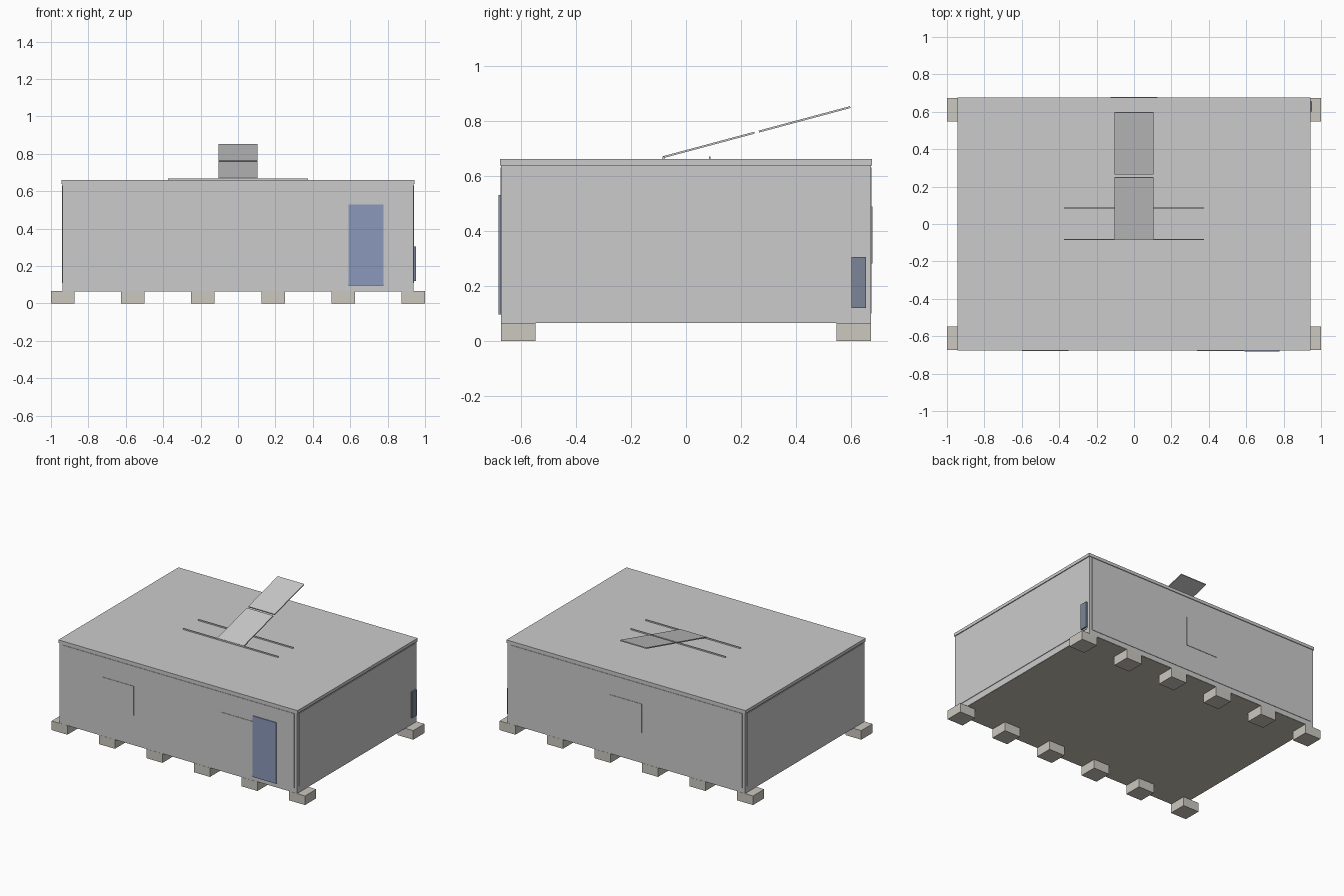
import bpy
import math

if "Cube" in bpy.data.objects:
    bpy.data.objects.remove(bpy.data.objects["Cube"])


def material(name, rgb):
    m = bpy.data.materials.new(name)
    m.diffuse_color = (*rgb, 1)
    m.use_nodes = True
    m.node_tree.nodes["Principled BSDF"].inputs["Base Color"].default_value = m.diffuse_color
    return m


CONCRETE = material("concrete", (0.60, 0.58, 0.52))
FLOOR = material("floor_board", (0.58, 0.54, 0.45))
DOOR = material("door_blue", (0.26, 0.32, 0.50))
CABINET = material("cabinet_slate", (0.20, 0.24, 0.32))


def box(name, x, y, z, mat=None):
    """Box given by its (min, max) range on each axis."""
    lo, hi = zip(x, y, z)
    bpy.ops.mesh.primitive_cube_add(size=1, location=[(a + b) / 2 for a, b in zip(lo, hi)])
    ob = bpy.context.object
    ob.name = name
    ob.scale = [b - a for a, b in zip(lo, hi)]
    bpy.ops.object.transform_apply(location=False, rotation=False, scale=True)
    if mat:
        ob.data.materials.append(mat)
    return ob


def span(s, a, b):
    """Range a..b mirrored to the side given by sign s."""
    return tuple(sorted((s * a, s * b)))


HX, HY = 0.938, 0.672          # outer half sizes of the steel frame
Z0, Z1, Z2, Z3 = 0.065, 0.11, 0.63, 0.66

# Foundation blocks, six under each long side
for s in (-1, 1):
    for i in range(6):
        cx = -0.9375 + i * 0.375
        box("foundation_block", (cx - 0.0625, cx + 0.0625), span(s, 0.547, 0.673),
            (0, Z0), CONCRETE)

# Base rails, corner posts and floor
for s in (-1, 1):
    box("long_base_rail", (-HX, HX), span(s, HY - 0.025, HY), (Z0, Z1))
    box("short_base_rail", span(s, HX - 0.025, HX), (-HY + 0.025, HY - 0.025), (Z0, Z1))
    for t in (-1, 1):
        box("corner_post", span(s, HX - 0.025, HX), span(t, HY - 0.025, HY), (Z1, 0.64))
box("floor", (-HX + 0.004, HX - 0.004), (-HY + 0.004, HY - 0.004), (Z0 - 0.001, 0.085), FLOOR)

# Wall panels standing slightly proud of the frame
for s in (-1, 1):
    box("long_wall", (-0.915, 0.915), span(s, 0.645, 0.675), (0.1, Z2))
    box("end_wall", span(s, 0.91, 0.942), (-0.65, 0.65), (Z1, Z2))

# Roof with upper lip
box("roof_beam", (-HX, HX), (-HY, HY), (Z2, 0.642))
box("roof", (-0.944, 0.944), (-0.677, 0.677), (0.638, Z3))

# Door and windows
box("door", (0.592, 0.777), (-0.681, -0.66), (0.095, 0.53), DOOR)
for name, cx, s in (("front_left_window", -0.475, -1), ("front_right_window", 0.463, -1),
                    ("back_window", 0.0, 1)):
    box(name, (cx - 0.125, cx + 0.125), span(s, 0.66, 0.678), (0.28, 0.488))

# Electrical cabinet on the right end
box("electrical_cabinet", (0.935, 0.953), (0.602, 0.655), (0.12, 0.305), CABINET)

# Roof rails and two tilted solar panels
for y in (-0.082, 0.086):
    box("roof_rail", (-0.375, 0.375), (y - 0.003, y + 0.003), (Z3, 0.669))
for y, z in ((0.083, 0.712), (0.431, 0.805)):
    panel = box("solar_panel", (-0.104, 0.104), (y - 0.172, y + 0.172), (z - 0.0035, z + 0.0035))
    panel.rotation_euler.x = math.radians(15)
